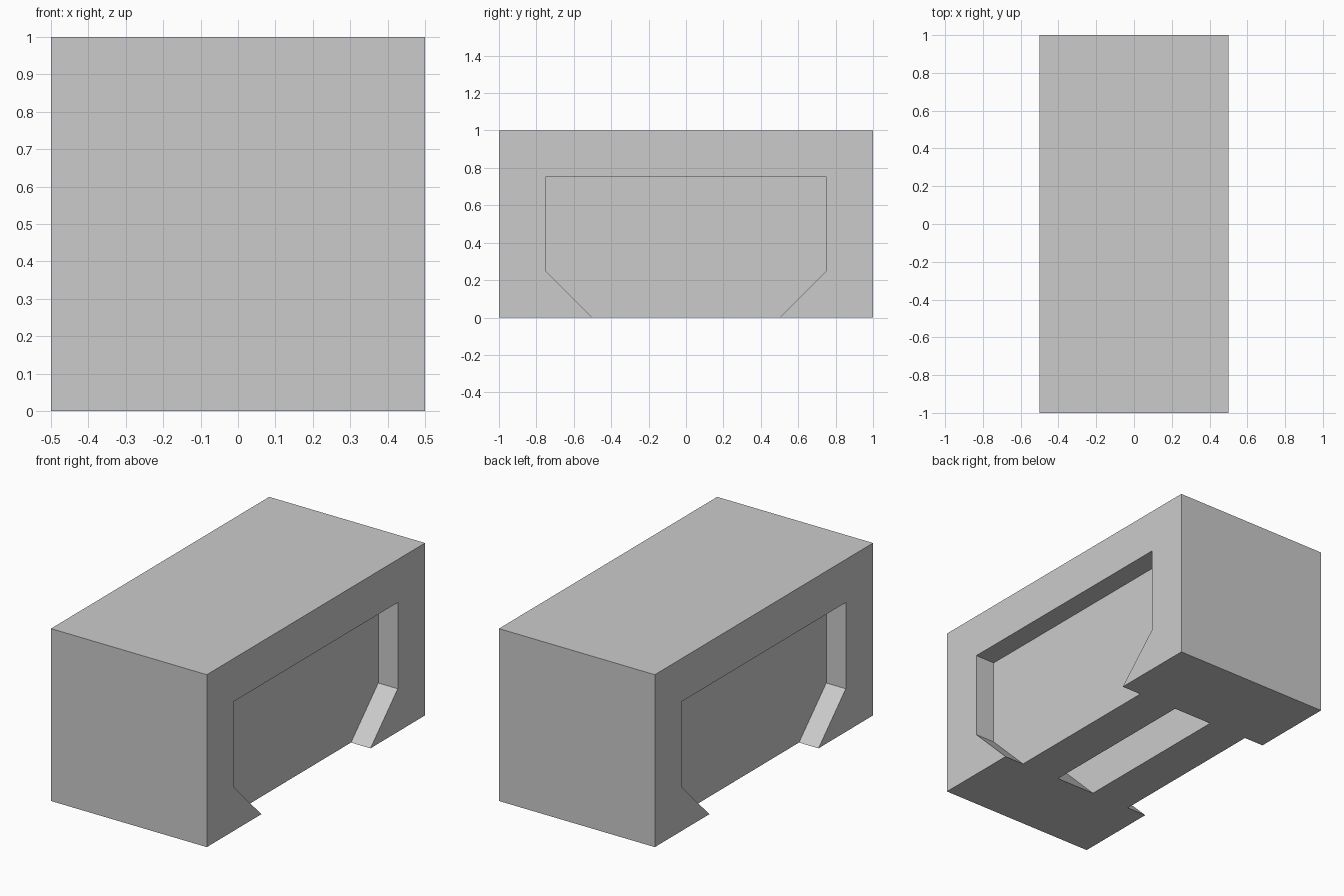
import bpy
import bmesh

if "Cube" in bpy.data.objects:
    bpy.data.objects.remove(bpy.data.objects["Cube"])

# Pocket outline in (y, z): undercut opening at the base, widening upward
POCKET = [(-0.5, -0.1), (0.5, -0.1), (0.5, 0), (0.75, 0.25),
          (0.75, 0.75), (-0.75, 0.75), (-0.75, 0.25), (-0.5, 0)]


def make_object(name, bm):
    bmesh.ops.recalc_face_normals(bm, faces=bm.faces)
    mesh = bpy.data.meshes.new(name)
    bm.to_mesh(mesh)
    bm.free()
    obj = bpy.data.objects.new(name, mesh)
    bpy.context.collection.objects.link(obj)
    return obj


def extrude_profile(bm, profile, x0, x1):
    face = bm.faces.new([bm.verts.new((x0, y, z)) for y, z in profile])
    out = bmesh.ops.extrude_face_region(bm, geom=[face], use_keep_orig=True)
    verts = [v for v in out["geom"] if isinstance(v, bmesh.types.BMVert)]
    bmesh.ops.translate(bm, verts=verts, vec=(x1 - x0, 0, 0))


# Solid block
bm = bmesh.new()
extrude_profile(bm, [(-1, 0), (1, 0), (1, 1), (-1, 1)], -0.5, 0.5)
block = make_object("slotted_block", bm)

# Cutters: a recess in each long side and a slot under the middle
bm = bmesh.new()
for x in (-0.5, 0, 0.5):
    extrude_profile(bm, POCKET, x - 0.125, x + 0.125)
cutter = make_object("pocket_cutter", bm)
cutter.hide_render = True
cutter.hide_set(True)

cut = block.modifiers.new("pockets", 'BOOLEAN')
cut.operation = 'DIFFERENCE'
cut.solver = 'EXACT'
cut.object = cutter
